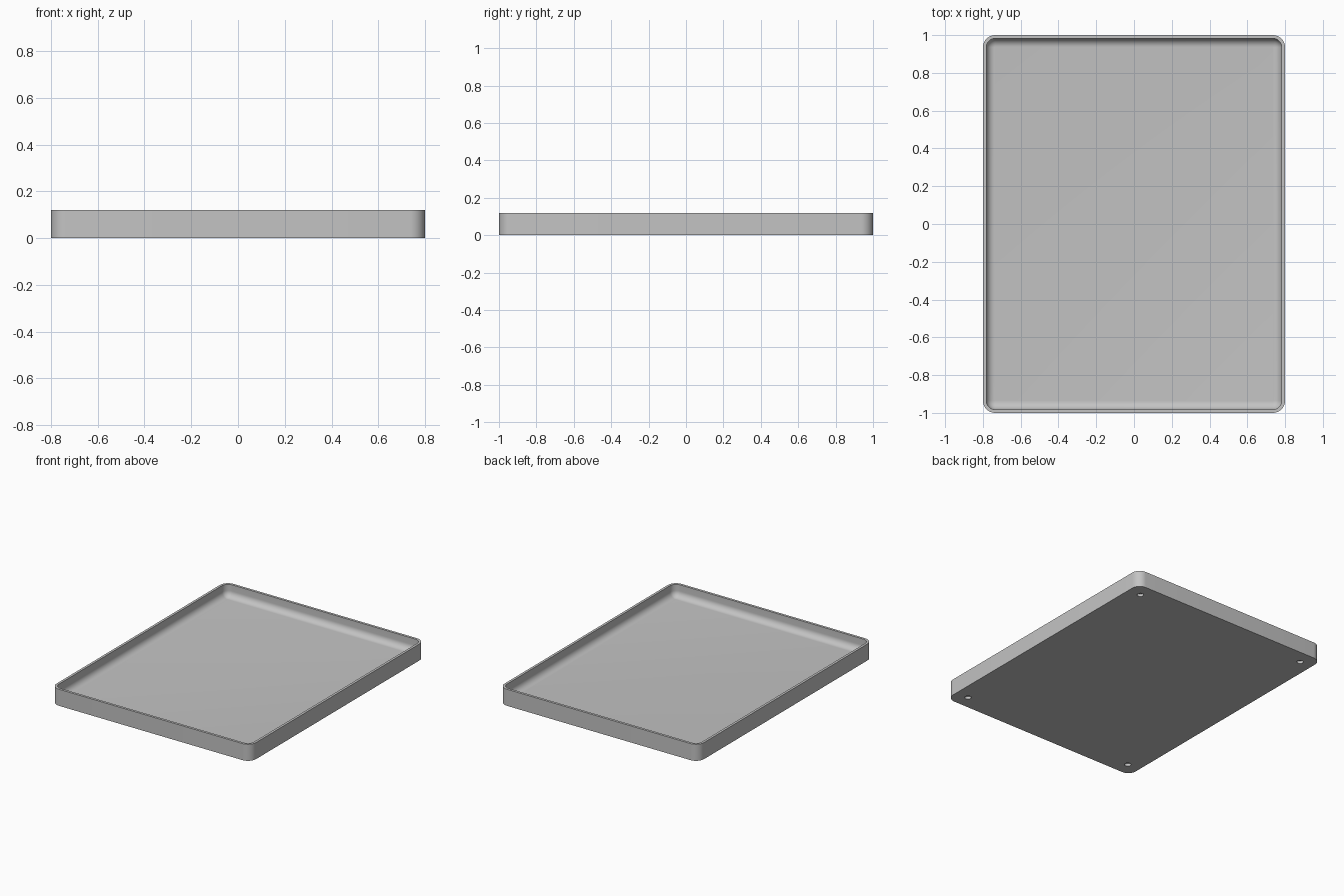
import bpy
import bmesh
from math import sin, cos, pi

cube = bpy.data.objects.get("Cube")
if cube:
    bpy.data.objects.remove(cube, do_unlink=True)

HALF_X, HALF_Y, HEIGHT = 0.8, 1.0, 0.12
WALL, FLOOR = 0.018, 0.03
CORNER, FILLET = 0.065, 0.045
STEPS = 10

# Single grey plastic
grey = bpy.data.materials.new("light grey plastic")
grey.use_nodes = True
colour = (0.55, 0.55, 0.55, 1)
grey.diffuse_color = colour
grey.node_tree.nodes["Principled BSDF"].inputs["Base Color"].default_value = colour


def ring(bm, inset, z):
    """Rounded rectangle of vertices, inset from the outer edge."""
    r = max(CORNER - inset, 0.002)
    cx, cy = HALF_X - inset - r, HALF_Y - inset - r
    verts = []
    for q, (sx, sy) in enumerate([(1, 1), (-1, 1), (-1, -1), (1, -1)]):
        for i in range(STEPS + 1):
            a = (q + i / STEPS) * pi / 2
            verts.append(bm.verts.new((sx * cx + r * cos(a), sy * cy + r * sin(a), z)))
    return verts


# Section from the underside, over the rim, down the inner wall and round the fillet
section = [(0, 0), (0, HEIGHT), (WALL, HEIGHT)]
for i in range(STEPS + 1):
    a = i / STEPS * pi / 2
    section.append((WALL + FILLET * (1 - cos(a)), FLOOR + FILLET * (1 - sin(a))))

# Tray shell
bm = bmesh.new()
rings = [ring(bm, inset, z) for inset, z in section]
for low, high in zip(rings, rings[1:]):
    n = len(low)
    for i in range(n):
        j = (i + 1) % n
        bm.faces.new((low[i], low[j], high[j], high[i]))
bm.faces.new(rings[0][::-1])
bm.faces.new(rings[-1])
bmesh.ops.recalc_face_normals(bm, faces=bm.faces)
mesh = bpy.data.meshes.new("tray")
bm.to_mesh(mesh)
bm.free()
mesh.materials.append(grey)
tray = bpy.data.objects.new("tray", mesh)
bpy.context.collection.objects.link(tray)
bpy.ops.object.select_all(action='DESELECT')

# Blind round holes under the four corners
for sx in (-1, 1):
    for sy in (-1, 1):
        bpy.ops.mesh.primitive_cylinder_add(vertices=32, radius=0.022, depth=0.04,
                                            location=(sx * 0.7, sy * 0.9, 0))
        cutter = bpy.context.object
        cutter.name = "hole_cutter"
        cutter.hide_render = True
        cutter.data.materials.append(grey)
        cut = tray.modifiers.new("hole", 'BOOLEAN')
        cut.operation = 'DIFFERENCE'
        cut.solver = 'EXACT'
        cut.object = cutter
        bpy.ops.object.select_all(action='DESELECT')
        tray.select_set(True)
        bpy.context.view_layer.objects.active = tray
        bpy.ops.object.modifier_apply(modifier=cut.name)
        bpy.data.objects.remove(cutter, do_unlink=True)

bpy.ops.object.shade_smooth_by_angle(angle=pi / 6)
